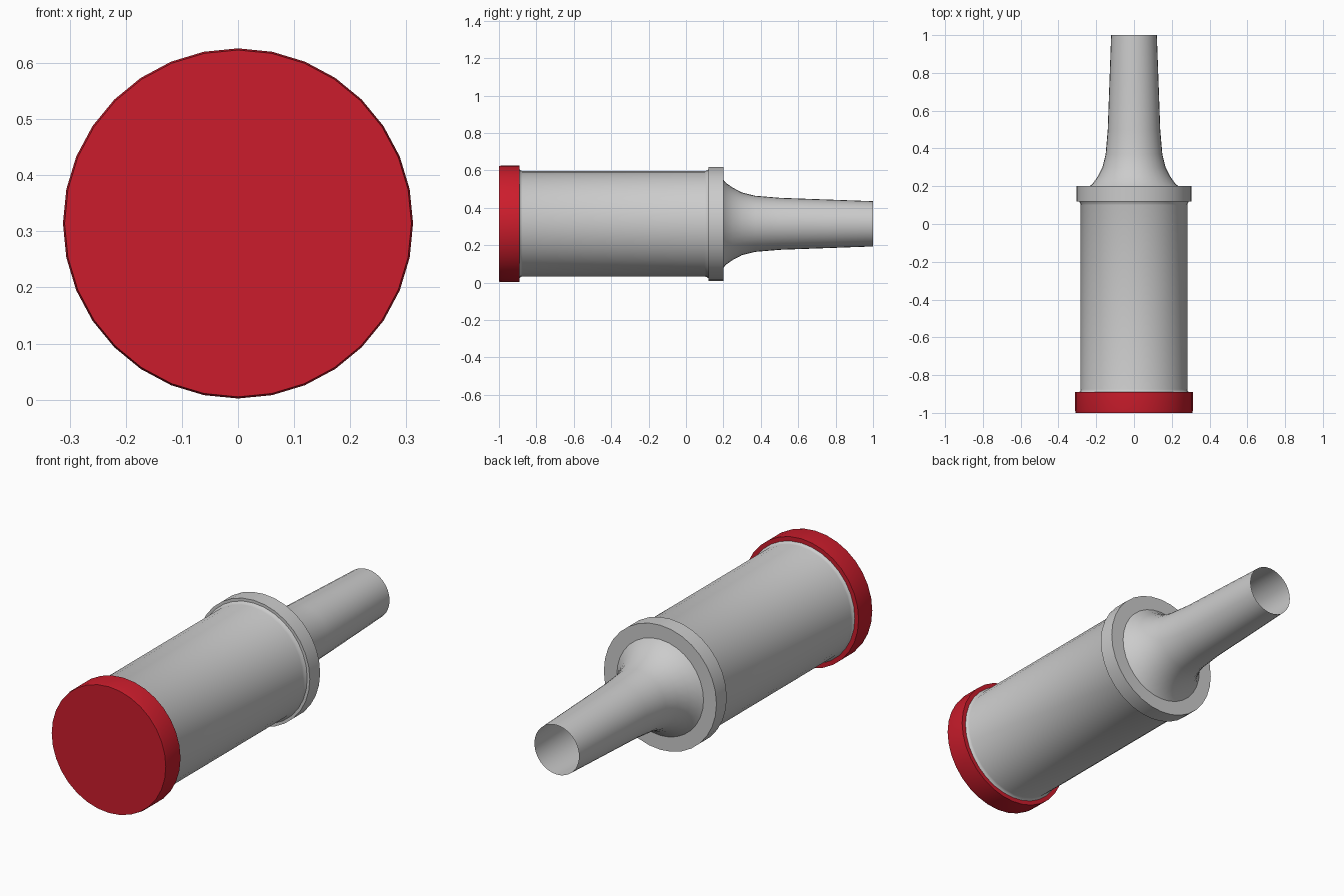
import bpy, bmesh, math

if "Cube" in bpy.data.objects:
    bpy.data.objects.remove(bpy.data.objects["Cube"])

SIDES = 32
AXIS_Z = 0.314


def lathe(name, profile, color=None):
    """Revolve (y, radius) points about the horizontal axis; radius 0 makes a closed end."""
    bm = bmesh.new()
    rings = []
    for y, r in profile:
        if r == 0:
            rings.append([bm.verts.new((0, y, AXIS_Z))] * SIDES)
        else:
            rings.append([bm.verts.new((r * math.sin(a), y, AXIS_Z + r * math.cos(a)))
                          for a in (2 * math.pi * i / SIDES for i in range(SIDES))])
    for a, b in zip(rings, rings[1:]):
        for i in range(SIDES):
            j = (i + 1) % SIDES
            bm.faces.new(list(dict.fromkeys((a[i], a[j], b[j], b[i]))))
    bmesh.ops.recalc_face_normals(bm, faces=bm.faces)
    mesh = bpy.data.meshes.new(name)
    bm.to_mesh(mesh)
    bm.free()
    obj = bpy.data.objects.new(name, mesh)
    bpy.context.collection.objects.link(obj)
    if color:
        mat = bpy.data.materials.new(name + "_paint")
        mat.diffuse_color = color
        mat.use_nodes = True
        mat.node_tree.nodes["Principled BSDF"].inputs["Base Color"].default_value = mat.diffuse_color
        mesh.materials.append(mat)
    bpy.ops.object.select_all(action='DESELECT')
    obj.select_set(True)
    bpy.context.view_layer.objects.active = obj
    bpy.ops.object.shade_smooth_by_angle(angle=math.radians(35))
    return obj


# Red end cap, very slightly tapered towards the front
lathe("end_cap", [(-1.0, 0), (-1.0, 0.309), (-0.985, 0.312), (-0.89, 0.312), (-0.89, 0.28)],
      (0.6, 0.012, 0.025, 1))

# Cylindrical body with small fillets at both ends
lathe("body", [(-0.89, 0.291), (-0.885, 0.285), (-0.875, 0.282),
               (0.10, 0.282), (0.11, 0.285), (0.12, 0.291)])

# Raised collar and open, flared spout in one skin
lathe("collar_and_spout", [(0.12, 0.28), (0.12, 0.305), (0.20, 0.305), (0.20, 0.235),
                           (0.215, 0.218), (0.25, 0.193), (0.30, 0.167), (0.37, 0.150),
                           (0.50, 0.139), (0.75, 0.130), (1.0, 0.121)])
